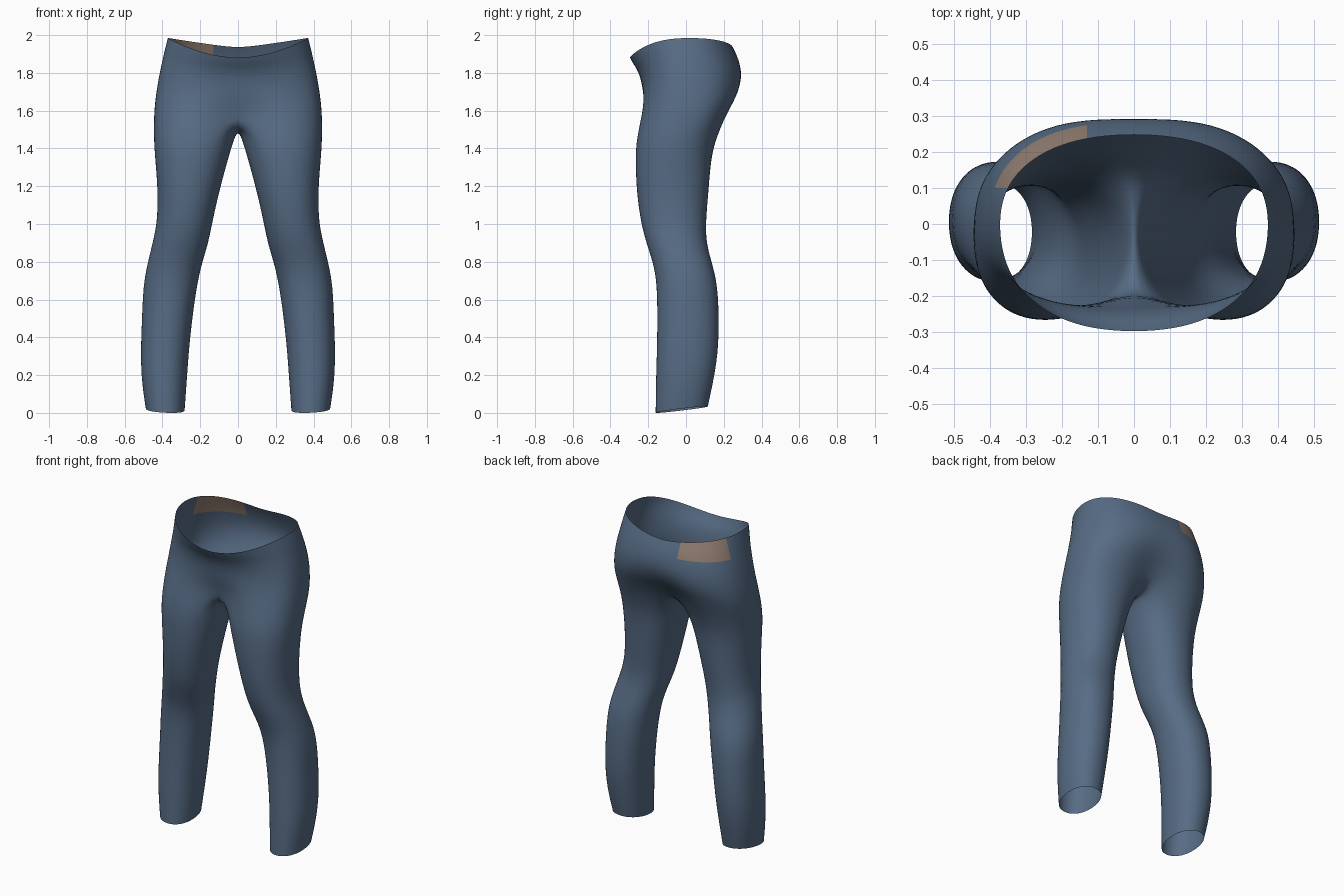
import bpy, bmesh
from math import sin, cos, radians, exp

cube = bpy.data.objects.get("Cube")
if cube:
    bpy.data.objects.remove(cube, do_unlink=True)


def make_material(name, color):
    mat = bpy.data.materials.new(name)
    mat.use_nodes = True
    mat.diffuse_color = (*color, 1)
    bsdf = mat.node_tree.nodes["Principled BSDF"]
    bsdf.inputs["Base Color"].default_value = (*color, 1)
    bsdf.inputs["Roughness"].default_value = 0.8
    return mat


def spow(v, p):
    return abs(v) ** p * (1 if v >= 0 else -1)


def rim_height(a):
    # waist edge: low at the front, high at the hips, slight dip at the back
    if a < 0:
        return 1.89 + 0.108 * cos(a) ** 1.6
    return 1.945 + 0.053 * abs(cos(a))


HALF, SEAM = 13, 5          # points around half the torso, points under the crotch
COUNT = HALF + SEAM

# height, rim influence, half width, front, back, squareness, front dip, back dip
TORSO = [
    (1.95, 1.0, .375, -.300, .250, .88, 0, 0),
    (1.91, .80, .388, -.285, .270, .88, 0, 0),
    (1.85, .50, .405, -.255, .295, .86, 0, .004),
    (1.77, .20, .425, -.236, .308, .82, 0, .012),
    (1.68, .05, .440, -.240, .290, .78, .02, .04),
    (1.59, 0, .449, -.258, .235, .72, .08, .08),
]

# height, inner x, outer x, front y, back y
LEG = [
    (1.44, .025, .449, -.270, .152),
    (1.32, .060, .438, -.270, .132),
    (1.18, .098, .427, -.264, .122),
    (1.02, .134, .430, -.242, .107),
    (0.91, .155, .455, -.212, .110),
    (0.80, .190, .482, -.174, .142),
    (0.69, .215, .504, -.156, .170),
    (0.50, .242, .511, -.154, .178),
    (0.32, .260, .518, -.157, .172),
    (0.17, .270, .511, -.162, .145),
    (0.03, .281, .490, -.163, .118),
]

bm = bmesh.new()


def torso_ring(z, k, w, front, back, p, dip_f, dip_b):
    ring = []
    for i in range(HALF):
        a = radians(-90 + 180 * i / (HALF - 1))
        x = w * spow(cos(a), p) if 0 < i < HALF - 1 else 0
        pinch = exp(-(x / .13) ** 2)
        y = -front * spow(sin(a), p) + dip_f * pinch if a < 0 else back * spow(sin(a), p) - dip_b * pinch
        ring.append(bm.verts.new((x, y, z + k * (rim_height(a) - 1.95))))
    return ring


def leg_ring(z, x0, x1, front, back):
    ring = []
    cx, cy = (x0 + x1) / 2, (front + back) / 2
    for i in range(COUNT):
        a = radians(-120 + 360 * i / COUNT)
        x = cx + (x1 - x0) / 2 * spow(cos(a), .92)
        y = cy + (back - front) / 2 * spow(sin(a), .92)
        # the hem slopes down to the front inner side
        h = z + (.12 * (y - cy) + .05 * (x - cx) if z < .1 else 0)
        ring.append(bm.verts.new((x, y, h)))
    return ring


def bridge(upper, lower, closed):
    n = len(upper)
    for i in range(n if closed else n - 1):
        j = (i + 1) % n
        bm.faces.new((upper[i], lower[i], lower[j], upper[j]))


# torso half, open along the centre plane
rings = [torso_ring(*row) for row in TORSO]
for upper, lower in zip(rings, rings[1:]):
    bridge(upper, lower, False)

# crotch seam closes the lowest torso ring into a leg opening
top = rings[-1]
y_back, y_front = top[-1].co.y, top[0].co.y
for i in range(1, SEAM + 1):
    t = i / (SEAM + 1)
    z = 1.515 + .075 * abs(2 * t - 1) ** 2
    top.append(bm.verts.new((0, y_back + (y_front - y_back) * t, z)))

# leg, open at the hem
for row in LEG:
    ring = leg_ring(*row)
    bridge(top, ring, True)
    top = ring

bmesh.ops.recalc_face_normals(bm, faces=bm.faces)
side = max(bm.faces, key=lambda f: f.calc_center_median().x)
if side.normal.x < 0:
    bmesh.ops.reverse_faces(bm, faces=bm.faces)
mesh = bpy.data.meshes.new("leggings")
bm.to_mesh(mesh)
bm.free()
leggings = bpy.data.objects.new("leggings", mesh)
bpy.context.collection.objects.link(leggings)
mesh.materials.append(make_material("denim_blue", (.095, .15, .235)))
mesh.materials.append(make_material("tan_patch", (.30, .22, .175)))

# mirrored second half and smoothing
mirror = leggings.modifiers.new("mirror", "MIRROR")
mirror.use_clip = True
subsurf = leggings.modifiers.new("smooth", "SUBSURF")
subsurf.levels = subsurf.render_levels = 2
bpy.context.view_layer.objects.active = leggings
leggings.select_set(True)
for name in ("mirror", "smooth"):
    bpy.ops.object.modifier_apply(modifier=name)

# patch at the back right of the waist, cut to clean edges
bm = bmesh.new()
bm.from_mesh(mesh)
CUTS = [((-.13, 0, 0), (1, 0, 0)), ((0, .1, 0), (0, 1, 0)), ((0, 0, 1.868), (0, 0, 1))]
for point, normal in CUTS:
    faces = [f for f in bm.faces if f.calc_center_median().z > 1.8
             and f.calc_center_median().x < -.08 and f.calc_center_median().y > .04]
    geom = set(faces)
    for f in faces:
        geom.update(f.edges, f.verts)
    bmesh.ops.bisect_plane(bm, geom=list(geom), plane_co=point, plane_no=normal)
for f in bm.faces:
    c = f.calc_center_median()
    f.smooth = True
    f.material_index = int(c.x < -.13 and c.y > .1 and c.z > 1.868)

# rest the lowest hem point on the ground
low = min(v.co.z for v in bm.verts)
bmesh.ops.translate(bm, verts=bm.verts, vec=(0, 0, -low))
bm.to_mesh(mesh)
bm.free()
